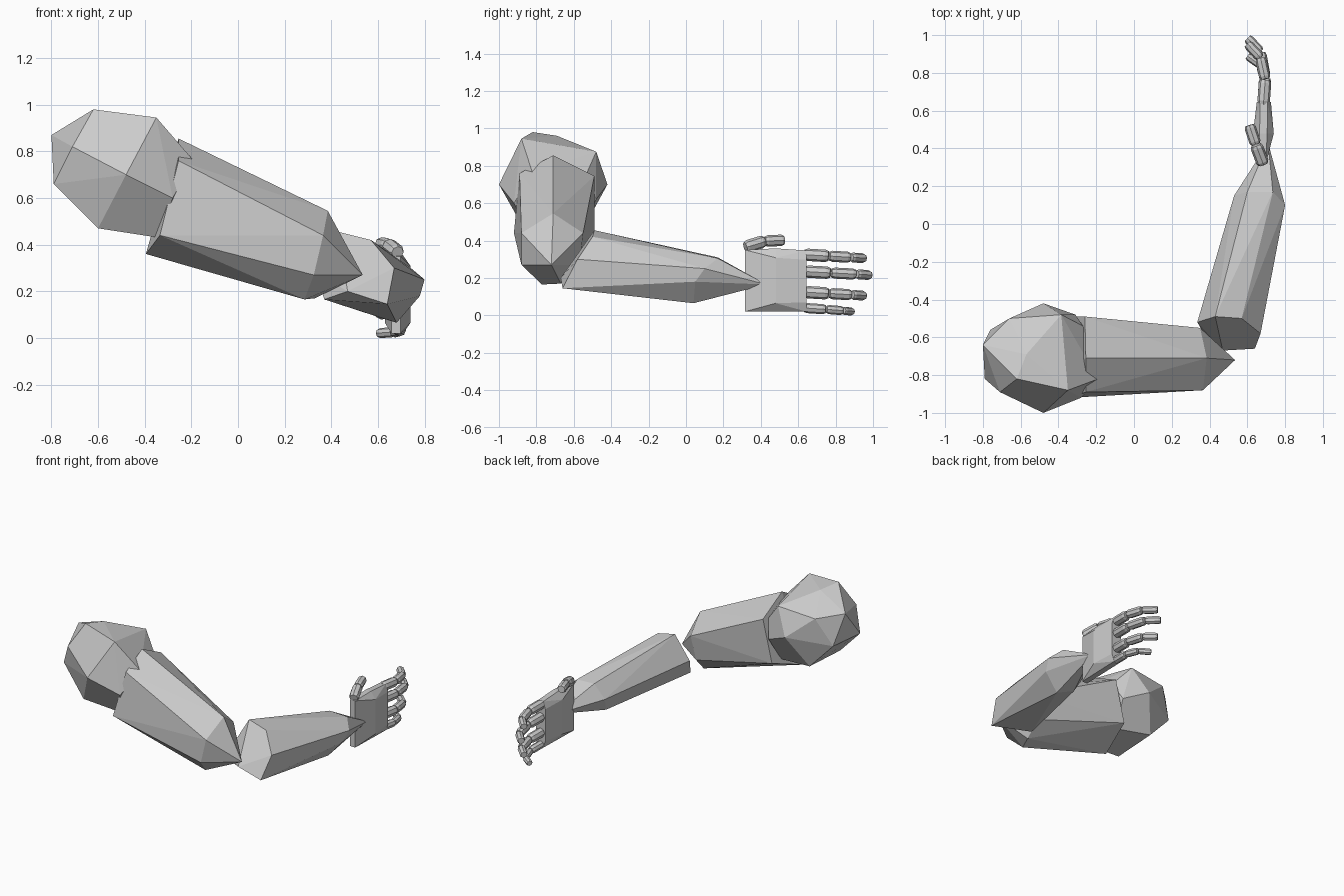
import bpy, bmesh
from mathutils import Vector

grey = bpy.data.materials.new("plain grey")
grey.diffuse_color = (0.6, 0.6, 0.6, 1)


def finish(name, bm):
    bmesh.ops.recalc_face_normals(bm, faces=bm.faces)
    mesh = bpy.data.meshes.new(name)
    bm.to_mesh(mesh)
    bm.free()
    mesh.materials.append(grey)
    bpy.context.collection.objects.link(bpy.data.objects.new(name, mesh))


def solid(name, points):
    """Faceted convex block through the given corners."""
    bm = bmesh.new()
    for p in points:
        bm.verts.new(p)
    res = bmesh.ops.convex_hull(bm, input=bm.verts)
    loose = set(res["geom_interior"]) | set(res["geom_unused"])
    bmesh.ops.delete(bm, geom=[g for g in loose if isinstance(g, bmesh.types.BMVert)],
                     context='VERTS')
    bmesh.ops.dissolve_limit(bm, angle_limit=0.09, verts=bm.verts, edges=bm.edges)
    finish(name, bm)


def digit(name, path, radius):
    """Chain of eight-sided, barrel-like bones along a path."""
    bm = bmesh.new()
    for i in range(len(path) - 1):
        a, b = Vector(path[i]), Vector(path[i + 1])
        d = b - a
        turn = d.to_track_quat('Z', 'Y')
        r = radius * (1 - 0.1 * i)
        rings = []
        for t, k in ((0.02, 0.8), (0.15, 1), (0.85, 1), (0.98, 0.8)):
            ring = bmesh.ops.create_circle(bm, segments=8, radius=r * k)["verts"]
            for v in ring:
                v.co = a + d * t + turn @ v.co
            rings.append(ring)
        for lo, hi in zip(rings, rings[1:]):
            for j in range(8):
                bm.faces.new((lo[j], lo[(j + 1) % 8], hi[(j + 1) % 8], hi[j]))
        bm.faces.new(rings[0])
        bm.faces.new(rings[-1])
    finish(name, bm)


# Shoulder ball: outer cap, widest ring, cuff end
solid("shoulder", [
    (-0.80, -0.64, 0.87), (-0.62, -0.82, 0.98), (-0.71, -0.89, 0.82),
    (-0.79, -0.82, 0.66), (-0.66, -0.50, 0.85), (-0.76, -0.56, 0.66),
    (-0.57, -0.69, 0.96),
    (-0.48, -1.00, 0.70), (-0.35, -0.88, 0.945), (-0.385, -0.48, 0.875),
    (-0.48, -0.42, 0.70), (-0.59, -0.54, 0.48), (-0.60, -0.87, 0.47),
    (-0.28, -0.92, 0.60), (-0.19, -0.82, 0.76), (-0.27, -0.54, 0.74),
    (-0.31, -0.48, 0.62), (-0.34, -0.58, 0.45), (-0.34, -0.83, 0.43)])

# Upper arm: long prism closing to a point at the elbow
solid("upper_arm", [
    (-0.255, -0.71, 0.855), (-0.255, -0.89, 0.76), (-0.335, -0.92, 0.44),
    (-0.395, -0.75, 0.36), (-0.33, -0.49, 0.45), (-0.26, -0.49, 0.745),
    (0.385, -0.71, 0.545), (0.365, -0.88, 0.44), (0.325, -0.88, 0.27),
    (0.285, -0.77, 0.165), (0.33, -0.67, 0.17), (0.32, -0.57, 0.27),
    (0.35, -0.55, 0.44), (0.535, -0.72, 0.27)])

# Forearm: tapering prism closing to a point in the wrist
solid("forearm", [
    (0.43, -0.49, 0.455), (0.57, -0.50, 0.42), (0.67, -0.58, 0.30),
    (0.64, -0.66, 0.145), (0.47, -0.67, 0.20), (0.37, -0.58, 0.165),
    (0.335, -0.52, 0.28),
    (0.60, 0.17, 0.31), (0.735, 0.17, 0.305), (0.80, 0.10, 0.25),
    (0.78, 0.05, 0.18), (0.68, 0.04, 0.065), (0.57, 0.08, 0.10),
    (0.53, 0.15, 0.21), (0.71, 0.43, 0.165)])

# Palm: three bevelled cross-sections (y, x range, z range)
palm = []
for y, x0, x1, z0, z1 in ((0.315, 0.655, 0.70, 0.02, 0.35),
                          (0.48, 0.63, 0.74, 0.015, 0.358),
                          (0.645, 0.65, 0.725, 0.02, 0.347)):
    for x in (x0, x1):
        palm += [(x, y, z0 + 0.05), (x, y, z1 - 0.05)]
    xm = (x0 + x1) / 2
    for x in (xm - 0.02, xm + 0.02):
        palm += [(x, y, z0), (x, y, z1)]
solid("palm", palm)

# Four fingers curling toward the palm side: height and joint positions
fingers = (("index", 0.325, 0.765, 0.88, 0.955), ("middle", 0.235, 0.775, 0.91, 0.985),
           ("ring", 0.125, 0.765, 0.885, 0.955), ("little", 0.04, 0.75, 0.84, 0.89))
for name, z, y1, y2, y3 in fingers:
    digit(name + "_finger", [(0.685, 0.63, z), (0.695, y1, z - 0.008),
                             (0.67, y2, z - 0.015), (0.60, y3, z - 0.02)],
          0.027 if name == "little" else 0.033)

# Thumb
digit("thumb", [(0.685, 0.315, 0.365), (0.645, 0.42, 0.397), (0.61, 0.525, 0.402)], 0.034)
